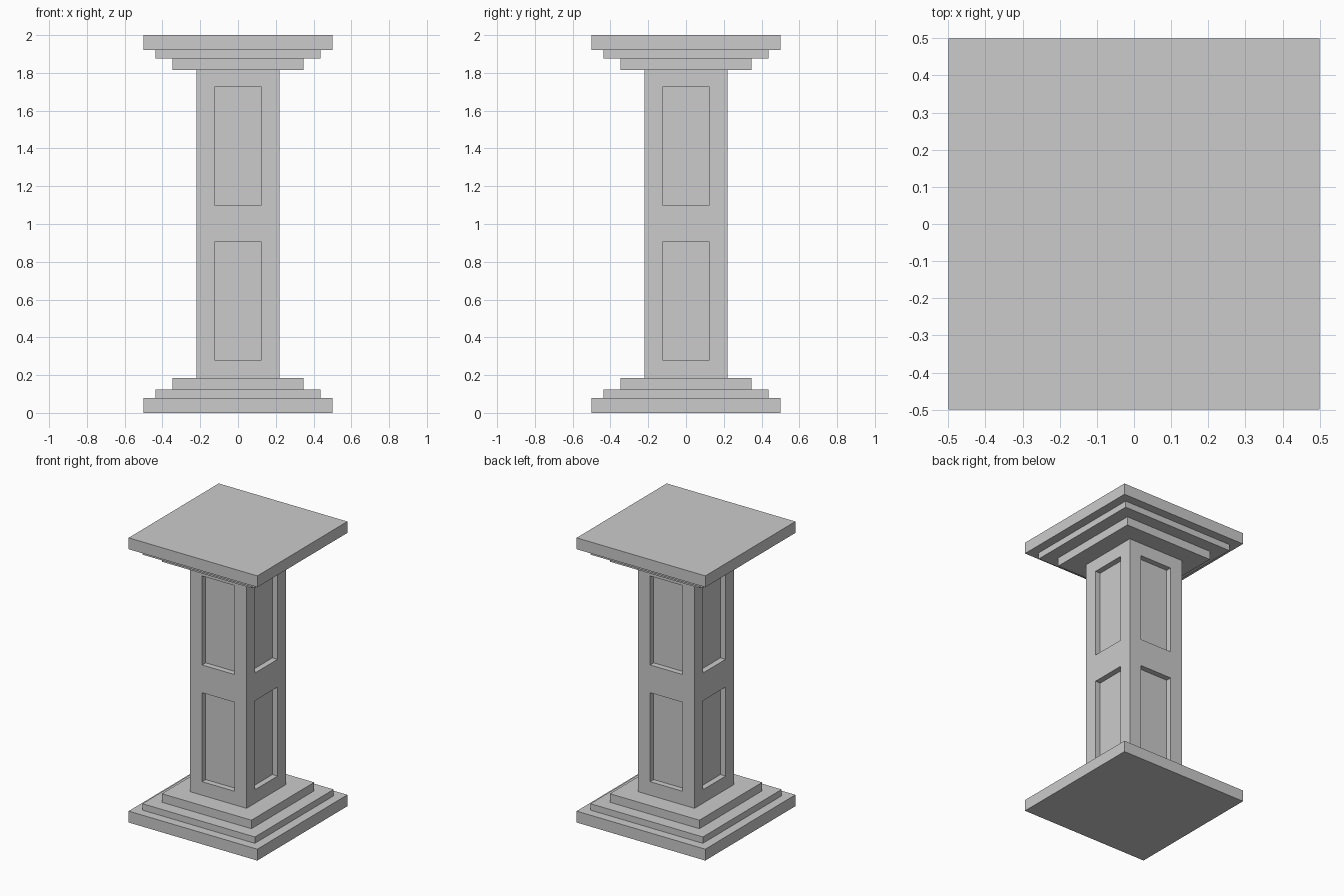
import bpy, bmesh
from mathutils import Matrix, Vector

if "Cube" in bpy.data.objects:
    bpy.data.objects.remove(bpy.data.objects["Cube"])

SHAFT = 0.22           # half width of the shaft
PANEL = 0.125          # half width of a recessed panel
PANELS = [(0.28, 0.905), (1.10, 1.725)]
DEPTH = 0.04
# half width, bottom, top of each moulding step
STEPS = [("plinth", 0.5, 0.0, 0.08), ("middle_step", 0.437, 0.08, 0.125),
         ("inner_step", 0.348, 0.125, 0.185)]


def block(bm, half, z0, z1):
    m = Matrix.Translation((0, 0, (z0 + z1) / 2)) @ Matrix.Diagonal((2 * half, 2 * half, z1 - z0, 1))
    bmesh.ops.create_cube(bm, size=1, matrix=m)


def finish(bm, name):
    bmesh.ops.recalc_face_normals(bm, faces=bm.faces[:])
    me = bpy.data.meshes.new(name)
    bm.to_mesh(me)
    bm.free()
    bpy.context.collection.objects.link(bpy.data.objects.new(name, me))


# stepped base, repeated upside down as the capital
for name, half, z0, z1 in STEPS:
    for prefix, a, b in (("base_", z0, z1), ("capital_", 2 - z1, 2 - z0)):
        bm = bmesh.new()
        block(bm, half, a, b)
        finish(bm, prefix + name)

# shaft: slice along the panel borders, then sink the panel faces
bm = bmesh.new()
block(bm, SHAFT, 0.185, 1.815)
cuts = [(axis, s * PANEL) for axis in (0, 1) for s in (-1, 1)]
cuts += [(2, z) for pair in PANELS for z in pair]
for axis, pos in cuts:
    n = Vector((0, 0, 0))
    n[axis] = 1
    bmesh.ops.bisect_plane(bm, geom=bm.verts[:] + bm.edges[:] + bm.faces[:],
                           plane_co=n * pos, plane_no=n)
bmesh.ops.recalc_face_normals(bm, faces=bm.faces[:])
panels = []
for f in bm.faces:
    c = f.calc_center_median()
    if (abs(f.normal.z) < 0.5 and min(abs(c.x), abs(c.y)) < 0.01
            and any(a < c.z < b for a, b in PANELS)):
        panels.append(f)
bmesh.ops.inset_individual(bm, faces=panels, thickness=0, depth=-DEPTH)
finish(bm, "panelled_shaft")
